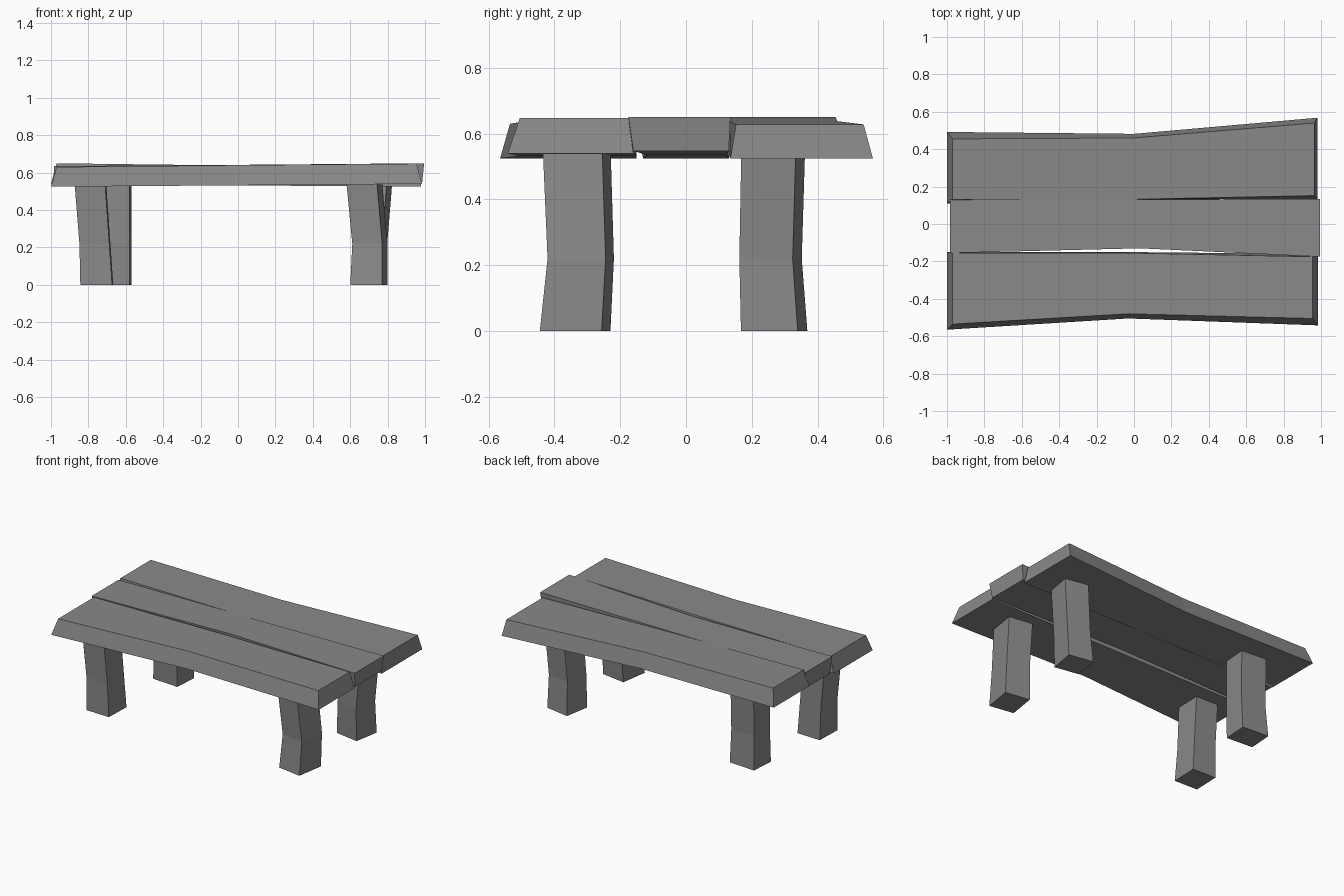
import bpy
import bmesh
from math import cos, sin, radians

cube = bpy.data.objects.get("Cube")
if cube:
    bpy.data.objects.remove(cube, do_unlink=True)

# One flat grey for the whole table
grey = bpy.data.materials.new("plain_grey")
grey.use_nodes = True
GREY = (0.25, 0.25, 0.25, 1)
grey.diffuse_color = GREY
grey.node_tree.nodes["Principled BSDF"].inputs["Base Color"].default_value = GREY


def loft(name, rings):
    """Join four-cornered rings into a closed, flat-faced beam."""
    bm = bmesh.new()
    loops = [[bm.verts.new(p) for p in ring] for ring in rings]
    for a, b in zip(loops, loops[1:]):
        for i in range(4):
            j = (i + 1) % 4
            bm.faces.new((a[i], a[j], b[j], b[i]))
    bm.faces.new(loops[0])
    bm.faces.new(loops[-1])
    bmesh.ops.recalc_face_normals(bm, faces=bm.faces)
    mesh = bpy.data.meshes.new(name)
    bm.to_mesh(mesh)
    bm.free()
    mesh.materials.append(grey)
    obj = bpy.data.objects.new(name, mesh)
    bpy.context.collection.objects.link(obj)
    return obj


def plank(name, stations):
    """Each station: top x, bottom x, front y and back y (top, bottom), z range."""
    rings = []
    for xt, xb, (ft, fb), (bt, bb), (zt, zb) in stations:
        rings.append([(xb, fb, zb), (xb, bb, zb), (xt, bt, zt), (xt, ft, zt)])
    loft(name, rings)


def leg(name, turn, size, centres):
    """Bent square post through a foot, a knee and a top centre."""
    c, s = cos(radians(turn)), sin(radians(turn))
    rings = []
    for (x, y), z, k in zip(centres, (0, 0.22, 0.55), (1, 0.94, 0.96)):
        ring = []
        for u, v in ((-1, -1), (1, -1), (1, 1), (-1, 1)):
            dx, dy = u * size[0] * k / 2, v * size[1] * k / 2
            ring.append((x + dx * c - dy * s, y + dx * s + dy * c, z))
        rings.append(ring)
    loft(name, rings)


# Table top: three rough planks with bevelled outer edges
plank("front_plank", [
    (-0.97, -1.0, (-0.535, -0.565), (-0.155, -0.15), (0.63, 0.525)),
    (-0.03, -0.03, (-0.48, -0.505), (-0.155, -0.15), (0.64, 0.532)),
    (0.955, 0.983, (-0.505, -0.542), (-0.175, -0.16), (0.648, 0.54))])
plank("middle_plank", [
    (-0.985, -0.98, (-0.155, -0.13), (0.13, 0.13), (0.635, 0.525)),
    (0.03, 0.03, (-0.13, -0.12), (0.13, 0.125), (0.642, 0.535)),
    (0.995, 0.985, (-0.175, -0.16), (0.135, 0.13), (0.65, 0.548))])
plank("back_plank", [
    (-0.97, -1.0, (0.13, 0.11), (0.455, 0.492), (0.65, 0.54)),
    (0.0, 0.0, (0.132, 0.13), (0.46, 0.482), (0.638, 0.532)),
    (0.965, 0.98, (0.152, 0.135), (0.54, 0.568), (0.628, 0.525))])

# Four crooked legs
leg("front_left_leg", -9, (0.172, 0.19),
    [(0.70, -0.337), (0.705, -0.32), (0.675, -0.332)])
leg("back_left_leg", -10, (0.17, 0.175),
    [(0.70, 0.268), (0.705, 0.257), (0.73, 0.265)])
leg("front_right_leg", -2, (0.17, 0.18),
    [(-0.755, -0.325), (-0.765, -0.325), (-0.79, -0.335)])
leg("back_right_leg", -4, (0.19, 0.165),
    [(-0.67, 0.27), (-0.665, 0.26), (-0.665, 0.265)])
